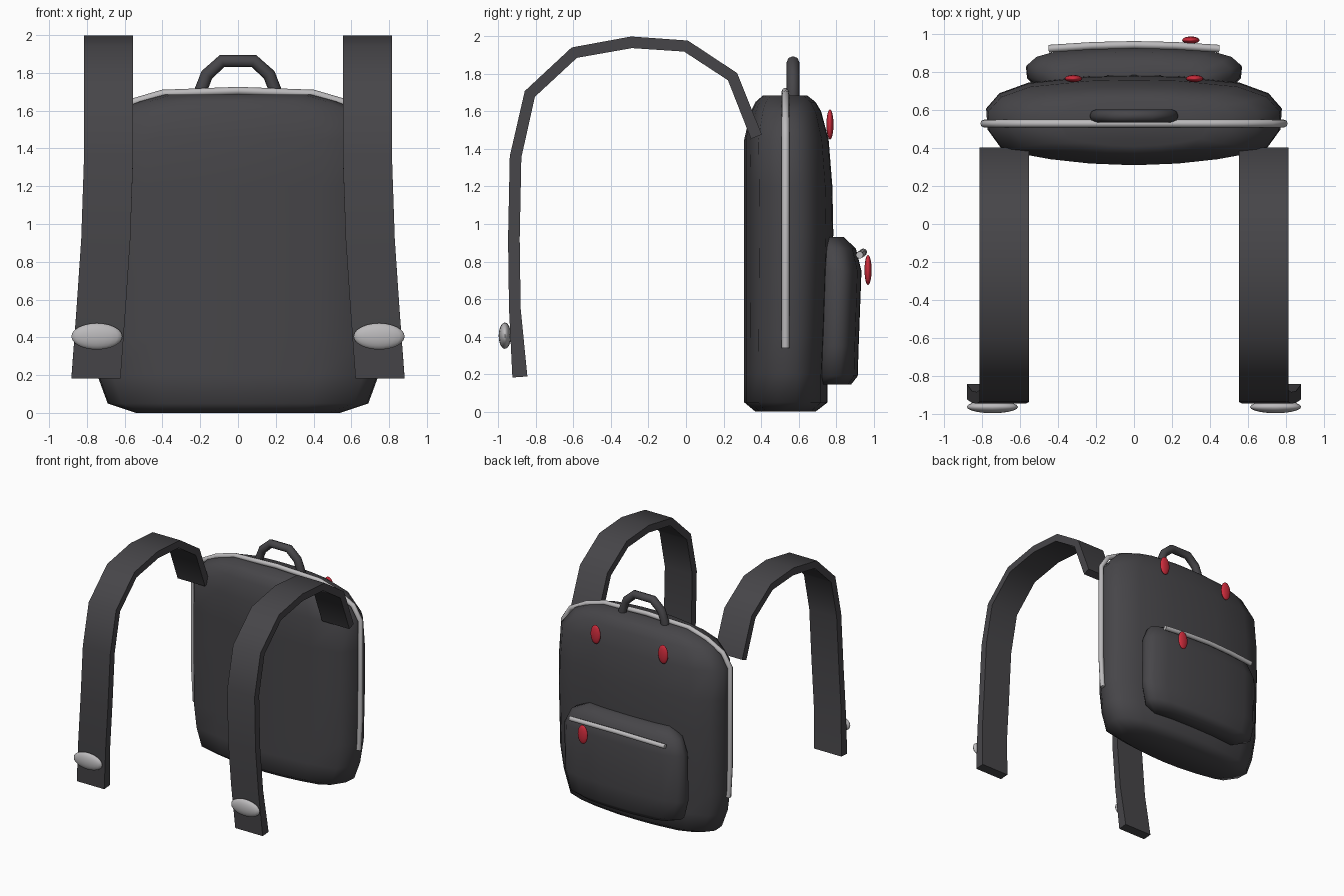
import bpy, bmesh, math
from mathutils import Vector

cube = bpy.data.objects.get("Cube")
if cube:
    bpy.data.objects.remove(cube, do_unlink=True)


def material(name, rgb):
    mat = bpy.data.materials.new(name)
    mat.use_nodes = True
    mat.diffuse_color = (*rgb, 1)
    mat.node_tree.nodes["Principled BSDF"].inputs["Base Color"].default_value = (*rgb, 1)
    return mat


FABRIC = material("charcoal fabric", (0.062, 0.060, 0.066))
METAL = material("light grey trim", (0.50, 0.49, 0.50))
RED = material("red pull", (0.62, 0.025, 0.045))


def finish(bm, name, mat, angle):
    bmesh.ops.recalc_face_normals(bm, faces=bm.faces)
    mesh = bpy.data.meshes.new(name)
    bm.to_mesh(mesh)
    bm.free()
    mesh.materials.append(mat)
    obj = bpy.data.objects.new(name, mesh)
    bpy.context.collection.objects.link(obj)
    bpy.ops.object.select_all(action='DESELECT')
    obj.select_set(True)
    bpy.context.view_layer.objects.active = obj
    bpy.ops.object.shade_smooth_by_angle(angle=math.radians(angle))
    return obj


def loft(name, rings, mat, angle):
    """Skin a list of closed rings and cap both ends."""
    bm = bmesh.new()
    loops = [[bm.verts.new(p) for p in ring] for ring in rings]
    for a, b in zip(loops, loops[1:]):
        for i in range(len(a)):
            j = (i + 1) % len(a)
            bm.faces.new((a[i], a[j], b[j], b[i]))
    bm.faces.new(loops[0])
    bm.faces.new(loops[-1])
    return finish(bm, name, mat, angle)


def tube(name, points, radius, mat):
    curve = bpy.data.curves.new(name, 'CURVE')
    curve.dimensions = '3D'
    curve.bevel_depth = radius
    curve.bevel_resolution = 2
    curve.use_fill_caps = True
    spline = curve.splines.new('POLY')
    spline.points.add(len(points) - 1)
    for target, p in zip(spline.points, points):
        target.co = (*p, 1)
    curve.materials.append(mat)
    obj = bpy.data.objects.new(name, curve)
    bpy.context.collection.objects.link(obj)


def ellipsoid(name, centre, radii, mat):
    bm = bmesh.new()
    bmesh.ops.create_uvsphere(bm, u_segments=20, v_segments=12, radius=1)
    bmesh.ops.scale(bm, vec=radii, verts=bm.verts)
    bmesh.ops.translate(bm, vec=centre, verts=bm.verts)
    return finish(bm, name, mat, 60)


def mirrored(half):
    """Path on +x, ending at or near the middle, continued onto -x."""
    other = [(-x, y, z) for x, y, z in reversed(half) if x > 0]
    return half + other


# Rounded plan section, as fractions of half width and depth
HALF = [(0, 0), (.3, .02), (.57, .07), (.89, .17), (.99, .4), (1, .63),
        (.91, .8), (.71, .92), (.3, .99), (0, 1)]
SECTION = HALF + [(-u, v) for u, v in HALF[-2:0:-1]]


def padded_shell(name, levels):
    rings = [[(u * w, front + v * (back - front), z) for u, v in SECTION]
             for z, w, front, back in levels]
    loft(name, rings, FABRIC, 65)


# Main bag: height, half width, front, back
padded_shell("bag_body", [
    (0.0, .54, .37, .69), (.05, .69, .31, .755), (.2, .745, .31, .755),
    (.4, .775, .31, .765), (.95, .78, .31, .785), (1.2, .78, .31, .78),
    (1.45, .77, .31, .76), (1.6, .65, .345, .72), (1.65, .52, .37, .69),
    (1.685, .39, .41, .645)])

# Pocket on the back of the bag
padded_shell("back_pocket", [
    (.145, .42, .67, .88), (.19, .53, .67, .915), (.35, .57, .67, .92),
    (.75, .565, .67, .935), (.87, .51, .67, .905), (.93, .38, .67, .84)])

# Trim around the bag and along the pocket
tube("bag_trim", mirrored([(.775, .53, .34), (.79, .53, .6), (.79, .53, 1.45),
     (.72, .53, 1.56), (.57, .53, 1.64), (.4, .53, 1.69), (0, .53, 1.705)]), .021, METAL)
tube("pocket_zip", mirrored([(.45, .925, .835), (.22, .94, .845),
     (0, .945, .85)]), .02, METAL)

# Carry handle
tube("carry_handle", mirrored([(.2, .57, 1.66), (.2, .57, 1.7), (.165, .57, 1.79),
     (.085, .57, 1.862)]), .034, FABRIC)

# Pulls
for name, x, y, z in (("left_pull", .32, .767, 1.53), ("right_pull", -.32, .767, 1.53),
                      ("pocket_pull", .3, .97, .755)):
    ellipsoid(name, (x, y, z), (.046, .019, .08), RED)

# Shoulder straps: centre x, y, z along the path, swept with a flat section
PATH = [(.685, .375, 1.465), (.685, .248, 1.785), (.685, 0, 1.948), (.685, -.29, 1.968),
        (.685, -.595, 1.913), (.685, -.832, 1.693), (.685, -.908, 1.358),
        (.70, -.917, .92), (.725, -.912, .55), (.752, -.885, .185)]


def strap(name, side):
    points = [Vector((side * x, y, z)) for x, y, z in PATH]
    rings = []
    for i, p in enumerate(points):
        before, after = points[max(i - 1, 0)], points[min(i + 1, len(points) - 1)]
        along = after - before
        along.x = 0
        along.normalize()
        out = Vector((0, along.z, -along.y)) * (.04 if i == len(points) - 1 else .031)
        wide = Vector((.13, 0, 0))
        rings.append([p - wide - out, p + wide - out, p + wide + out, p - wide + out])
    loft(name, rings, FABRIC, 40)


for label, side in (("left", 1), ("right", -1)):
    strap(label + "_strap", side)
    ellipsoid(label + "_buckle", (side * .747, -.965, .405), (.135, .033, .07), METAL)
